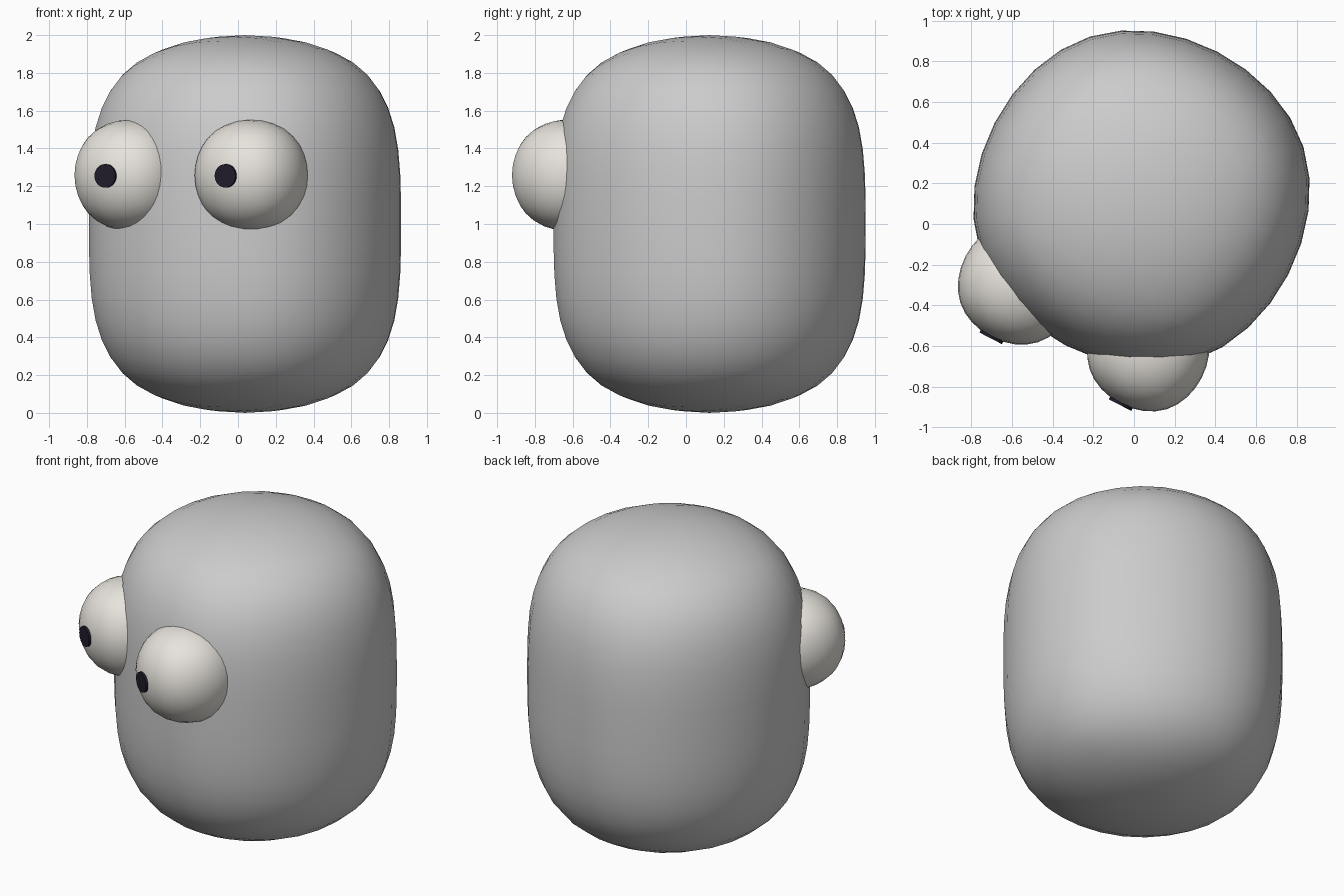
import bpy, bmesh, math
from mathutils import Matrix, Vector

if "Cube" in bpy.data.objects:
    bpy.data.objects.remove(bpy.data.objects["Cube"])

# The whole figure is turned about z; parts are laid out in its own frame (front = -y)
TURN = Matrix.Translation((0.037, 0.125, 1.0)) @ Matrix.Rotation(math.radians(-27.3), 4, 'Z')


def material(name, color):
    mat = bpy.data.materials.new(name)
    mat.diffuse_color = (*color, 1)
    mat.use_nodes = True
    mat.node_tree.nodes["Principled BSDF"].inputs["Base Color"].default_value = mat.diffuse_color
    return mat


def rounded_box(name, half, centre, mid_loop=False, mat=None):
    """Box cage smoothed by subdivision, optionally with a loop at mid height."""
    bm = bmesh.new()
    bmesh.ops.create_cube(bm, size=2)
    if mid_loop:
        upright = [e for e in bm.edges if abs(e.verts[0].co.z - e.verts[1].co.z) > 1]
        bmesh.ops.subdivide_edges(bm, edges=upright, cuts=1)
    bmesh.ops.scale(bm, vec=half, verts=bm.verts)
    for f in bm.faces:
        f.smooth = True
    mesh = bpy.data.meshes.new(name)
    bm.to_mesh(mesh)
    bm.free()
    obj = bpy.data.objects.new(name, mesh)
    bpy.context.collection.objects.link(obj)
    obj.matrix_world = TURN @ Matrix.Translation(centre)
    sub = obj.modifiers.new("Subdivision", 'SUBSURF')
    sub.levels = sub.render_levels = 3
    if mat:
        mesh.materials.append(mat)
    return obj


def disc(name, radius, depth, centre, mat):
    """Short cylinder facing the front."""
    bpy.ops.mesh.primitive_cylinder_add(vertices=32, radius=radius, depth=depth)
    obj = bpy.context.object
    obj.name = name
    obj.matrix_world = TURN @ Matrix.Translation(centre) @ Matrix.Rotation(math.pi / 2, 4, 'X')
    bpy.ops.object.shade_smooth_by_angle()
    obj.data.materials.append(mat)


eye_white = material("eye_white", (0.80, 0.77, 0.72))
pupil_dark = material("pupil_dark", (0.015, 0.012, 0.025))

# Body
rounded_box("body", (0.887, 0.887, 1.087), (0, 0, 0), mid_loop=True)

# Eyes with pupils
for side, x in (("left", -0.344), ("right", 0.372)):
    centre = Vector((x, -0.648, 0.258))
    rounded_box(side + "_eye", (0.352,) * 3, centre, mat=eye_white)
    disc(side + "_pupil", 0.062, 0.03, centre + Vector((0, -0.288, -0.003)), pupil_dark)
